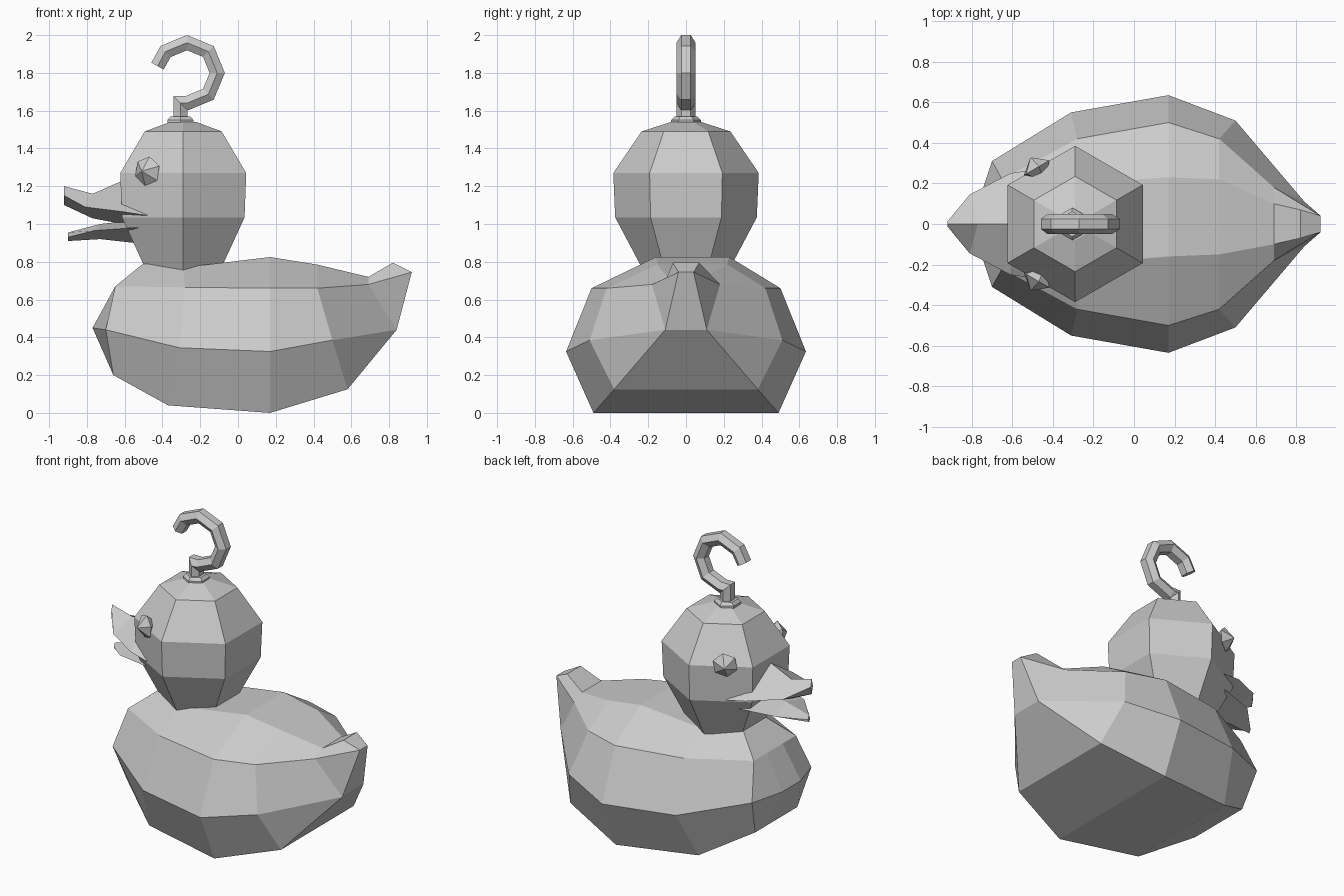
import bpy, bmesh
from math import sin, cos, pi, radians
from mathutils import Vector

if "Cube" in bpy.data.objects:
    bpy.data.objects.remove(bpy.data.objects["Cube"])


def loft(name, rings):
    """Skin a list of even-sided closed rings and close both ends."""
    bm = bmesh.new()
    vs = [[bm.verts.new(p) for p in r] for r in rings]
    n = len(vs[0])
    for a, b in zip(vs, vs[1:]):
        for i in range(n):
            j = (i + 1) % n
            bm.faces.new((a[i], a[j], b[j], b[i]))
    for r in (vs[0], vs[-1]):
        for i in range(n // 2 - 1):
            bm.faces.new((r[i], r[i + 1], r[n - 2 - i], r[n - 1 - i]))
    bmesh.ops.remove_doubles(bm, verts=bm.verts, dist=0.001)
    bmesh.ops.recalc_face_normals(bm, faces=bm.faces)
    me = bpy.data.meshes.new(name)
    bm.to_mesh(me)
    bm.free()
    ob = bpy.data.objects.new(name, me)
    bpy.context.collection.objects.link(ob)
    return ob


def turned(name, cx, profile):
    """Six-sided upright form from (radius, height) pairs."""
    return loft(name, [[(cx + r * cos(radians(30 + 60 * k)),
                         r * sin(radians(30 + 60 * k)), z)
                        for k in range(6)] for r, z in profile])


# Body: stations from breast to tail; rows are top, upper, middle, lower
low = (.58, .38, .125)
rump = (.84, .11, .44)
stations = [
    [(-.49, .05, .80), (-.65, .08, .67), (-.77, .10, .45), (-.66, .08, .20)],
    [(-.49, .11, .80), (-.65, .22, .67), (-.70, .31, .44), (-.66, .22, .20)],
    [(-.29, .20, .77), (-.28, .42, .665), (-.31, .55, .345), (-.37, .40, .04)],
    [(.17, .195, .825), (.17, .50, .66), (.17, .635, .325), (.17, .49, 0)],
    [(.42, .185, .785), (.42, .42, .66), (.50, .51, .385), low],
    [(.69, .10, .72), (.69, .18, .68), rump, low],
    [(.82, .07, .795), (.92, .04, .745), rump, low],
]
rings = []
for s, st in enumerate(stations):
    shift = .035 if s in (3, 4) else 0      # back ridge sits slightly off centre
    off = [shift, 0, 0, 0]
    left = [(x, -y + o, z) for (x, y, z), o in zip(st, off)]
    right = [(x, y + o, z) for (x, y, z), o in zip(st, off)]
    rings.append(left + right[::-1])
loft("body", rings)

# Head and neck
turned("head", -.29, [(.20, .70), (.24, .78), (.375, 1.035), (.385, 1.27),
                      (.235, 1.49), (.08, 1.54)])


# Beak halves: (x, half width, top, edge, bottom, edge x shift)
def beak(name, rows):
    loft(name, [[(x, 0, t), (x + d, -w, e), (x, 0, b), (x + d, w, e)]
                for x, w, t, e, b, d in rows])


beak("upper_beak", [(-.92, .012, 1.20, 1.15, 1.10, 0),
                    (-.77, .145, 1.16, 1.09, 1.03, -.04),
                    (-.61, .25, 1.23, 1.065, 1.00, 0),
                    (-.45, .27, 1.24, 1.045, .98, -.03)])
beak("lower_beak", [(-.90, .012, .955, .93, .91, 0),
                    (-.73, .15, 1.0, .965, .92, -.03),
                    (-.55, .21, 1.02, .98, .90, 0),
                    (-.43, .21, 1.02, .98, .90, 0)])

# Eyes: faceted gems set into the cheeks
for side, name in ((-1, "eye_right"), (1, "eye_left")):
    c = Vector((-.48, side * .277, 1.28))
    out = Vector((-.5, side * .866, 0))
    u = Vector((.866, side * .5, 0))
    up = Vector((0, 0, 1))
    loft(name, [[c + out * d + (u * cos(radians(20 + 60 * k))
                                + up * sin(radians(20 + 60 * k))) * r
                 for k in range(6)]
                for d, r in ((-.05, .03), (0, .078), (.055, .006))])

# Collar under the hook
turned("hook_collar", -.305, [(.08, 1.51), (.08, 1.55), (.062, 1.568)])

# Hook: hexagonal bar swept along a stem and an open octagonal loop
path = [(-.305, 1.55), (-.305, 1.64)]
path += [(-.27 + .16 * cos(radians(a)), 1.80 + .16 * sin(radians(a)))
         for a in (-90, -45, 0, 45, 90, 135, 167)]
path = [Vector(p) for p in path]
rings = []
for i, p in enumerate(path):
    d0 = (p - path[max(i - 1, 0)]).normalized()
    d1 = (path[min(i + 1, len(path) - 1)] - p).normalized()
    t = (d0 + d1).normalized()
    miter = 1 / max(t.dot(d1 if d1.length else d0), .3)
    n = Vector((t.y, -t.x)) * miter
    rings.append([(p.x + n.x * .043 * sin(k * pi / 3), .05 * cos(k * pi / 3),
                   p.y + n.y * .043 * sin(k * pi / 3)) for k in range(6)])
loft("hook", rings)
